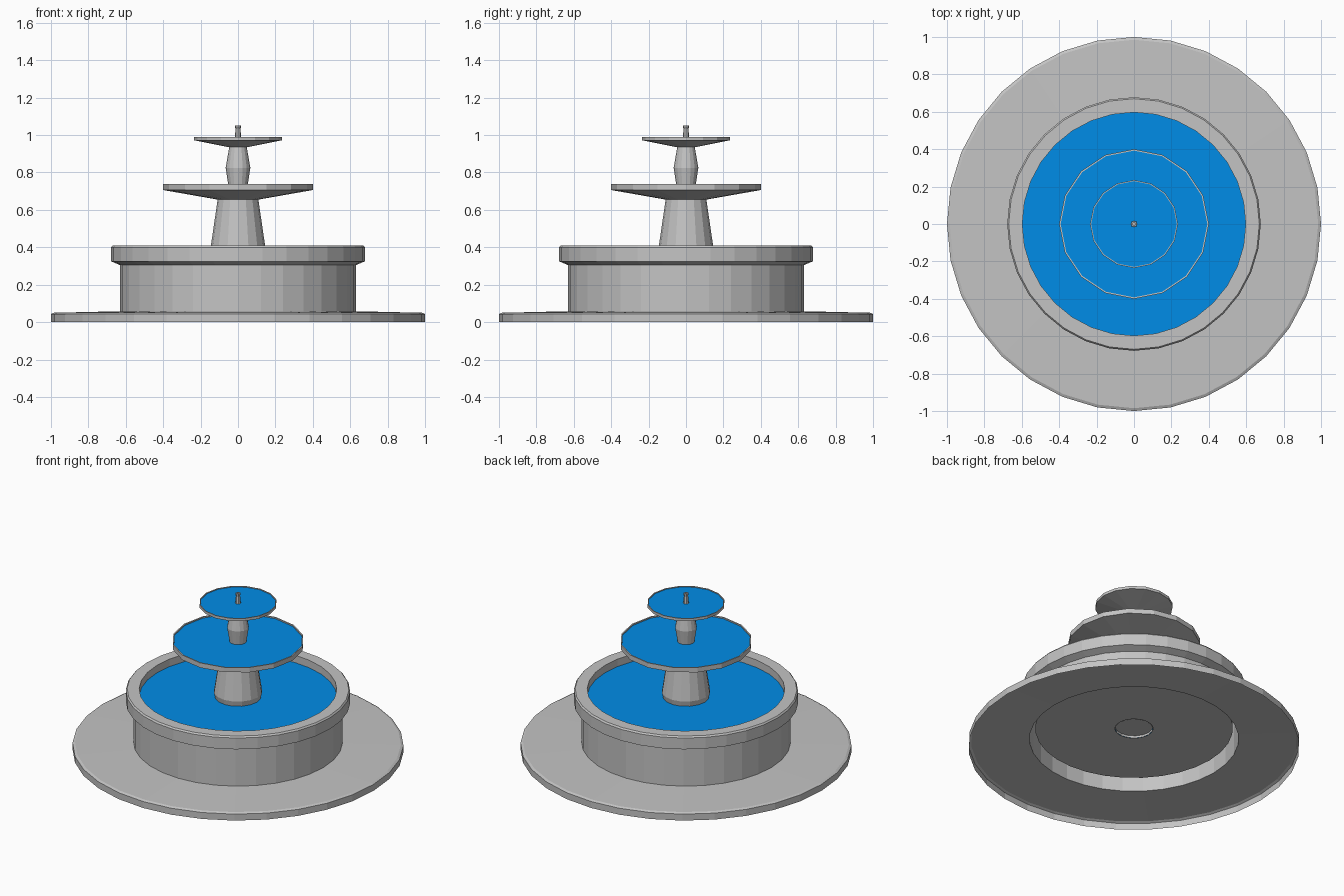
import bpy, bmesh, math

if "Cube" in bpy.data.objects:
    bpy.data.objects.remove(bpy.data.objects["Cube"])


def material(name, rgb):
    m = bpy.data.materials.new(name)
    m.diffuse_color = (*rgb, 1.0)
    m.use_nodes = True
    m.node_tree.nodes["Principled BSDF"].inputs["Base Color"].default_value = m.diffuse_color
    return m


STONE = material("grey_stone", (0.55, 0.55, 0.55))
WATER = material("blue_water", (0.0, 0.27, 0.82))


def lathe(name, profile, sides, mat):
    """Spin (radius, z) points round z, listed from the bottom outwards; radius 0 makes a pole."""
    bm = bmesh.new()
    rings = []
    for r, z in profile:
        if r == 0:
            rings.append([bm.verts.new((0, 0, z))] * sides)
        else:
            rings.append([bm.verts.new((r * math.cos(2 * math.pi * i / sides),
                                        r * math.sin(2 * math.pi * i / sides), z))
                          for i in range(sides)])
    for a, b in zip(rings, rings[1:]):
        for i in range(sides):
            j = (i + 1) % sides
            corners = list(dict.fromkeys((a[i], a[j], b[j], b[i])))
            bm.faces.new(corners)
    return finish(name, bm, mat)


def disc(name, r, z, sides, mat):
    """Flat water surface facing up."""
    bm = bmesh.new()
    bm.faces.new([bm.verts.new((r * math.cos(2 * math.pi * i / sides),
                                r * math.sin(2 * math.pi * i / sides), z))
                  for i in range(sides)])
    return finish(name, bm, mat)


def finish(name, bm, mat):
    mesh = bpy.data.meshes.new(name)
    bm.to_mesh(mesh)
    bm.free()
    mesh.materials.append(mat)
    ob = bpy.data.objects.new(name, mesh)
    bpy.context.collection.objects.link(ob)
    return ob


# Ground slab: an open shell underneath
lathe("base_slab", [(1, 0), (1, 0.043), (0.985, 0.05), (0.632, 0.058)], 32, STONE)

# Large basin shell with an overhanging rim and a raised floor
lathe("basin", [(0.632, 0.057), (0.632, 0.305), (0.678, 0.325), (0.678, 0.4),
                (0.67, 0.41), (0.597, 0.41), (0.597, 0.13), (0.115, 0.13)], 32, STONE)
disc("basin_water", 0.597, 0.36, 32, WATER)

# Lower column and middle bowl
lathe("lower_column", [(0, 0.145), (0.115, 0.145), (0.115, 0.13), (0.138, 0.355),
                       (0.147, 0.395), (0.109, 0.655)], 16, STONE)
lathe("middle_bowl", [(0, 0.655), (0.109, 0.655), (0.4, 0.706), (0.4, 0.738),
                      (0.392, 0.738), (0.392, 0.725)], 16, STONE)
disc("middle_water", 0.392, 0.73, 16, WATER)

# Upper column and top bowl
lathe("upper_column", [(0.05, 0.72), (0.066, 0.825), (0.047, 0.935)], 16, STONE)
lathe("top_bowl", [(0, 0.935), (0.048, 0.935), (0.235, 0.972), (0.235, 0.99),
                   (0.229, 0.99), (0.229, 0.98)], 16, STONE)
disc("top_water", 0.229, 0.985, 16, WATER)

# Hollow spout
lathe("spout", [(0.018, 0.975), (0.013, 1.035), (0.016, 1.042), (0.016, 1.05),
                (0.009, 1.05), (0.009, 1.02), (0, 1.02)], 8, STONE)
